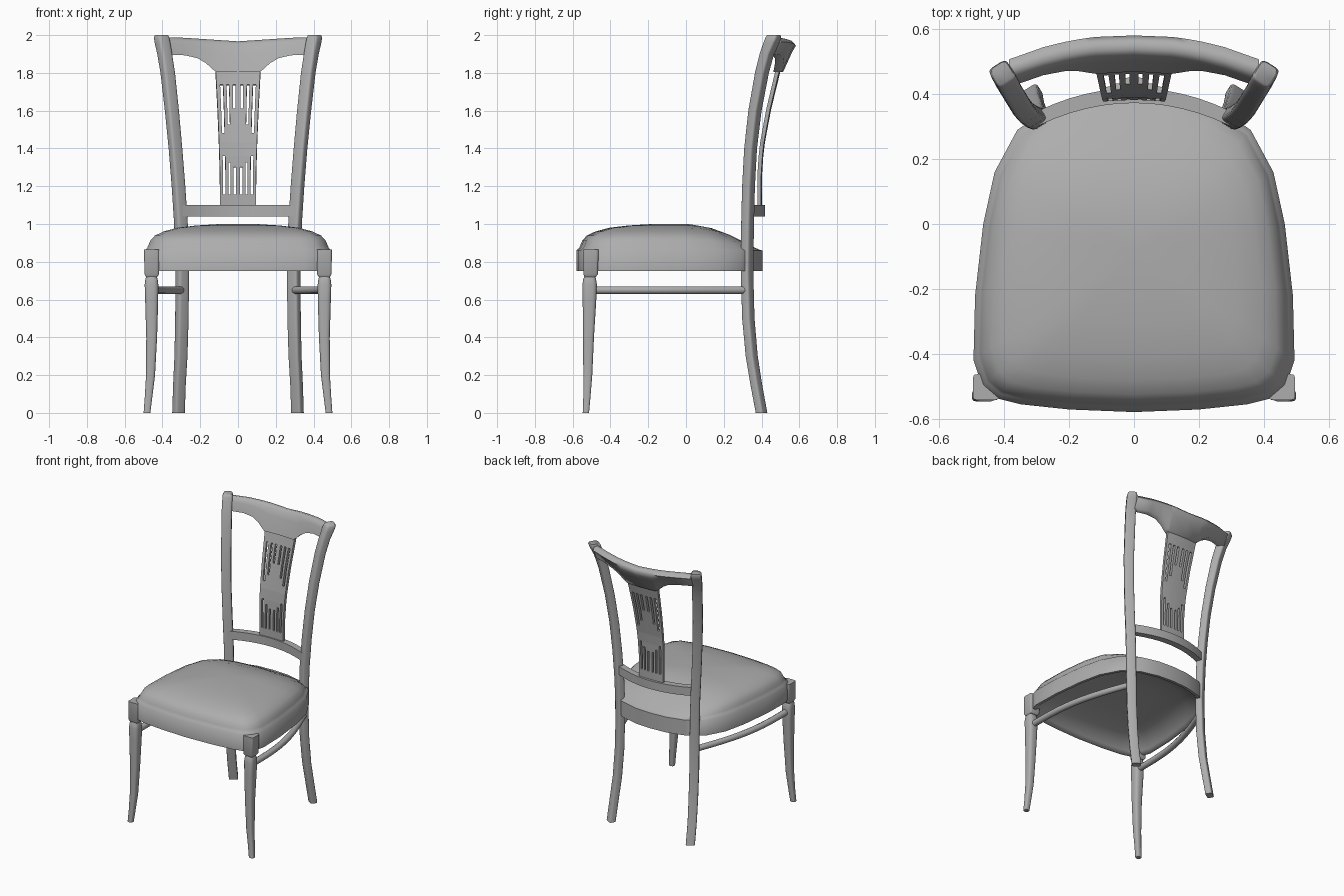
import bpy, bmesh, math

if "Cube" in bpy.data.objects:
    bpy.data.objects.remove(bpy.data.objects["Cube"])

grey = bpy.data.materials.new("dark_grey")
grey.diffuse_color = (.42, .42, .42, 1)
grey.use_nodes = True
grey.node_tree.nodes["Principled BSDF"].inputs["Base Color"].default_value = grey.diffuse_color


def finish(name, bm, mirror=False, angle=40):
    bmesh.ops.recalc_face_normals(bm, faces=bm.faces)
    me = bpy.data.meshes.new(name)
    bm.to_mesh(me)
    bm.free()
    if angle:
        me.shade_smooth()
        me.set_sharp_from_angle(angle=math.radians(angle))
    me.materials.append(grey)
    ob = bpy.data.objects.new(name, me)
    bpy.context.collection.objects.link(ob)
    if mirror:
        ob.modifiers.new("mirror", 'MIRROR')
    return ob


def loft(name, rings, mirror=False, angle=40):
    """Skin a list of equal-length point rings and cap both ends."""
    bm = bmesh.new()
    vs = [[bm.verts.new(p) for p in r] for r in rings]
    n = len(rings[0])
    for a, b in zip(vs, vs[1:]):
        for i in range(n):
            j = (i + 1) % n
            bm.faces.new((a[i], a[j], b[j], b[i]))
    bm.faces.new(vs[0])
    bm.faces.new(vs[-1])
    return finish(name, bm, mirror, angle)


def section(w, d, rot=0.0, n=16, power=0.5):
    """Rounded-square (power < 1) or elliptical (power = 1) cross-section."""
    out = []
    for i in range(n):
        t = 2 * math.pi * (i + 0.5) / n
        c, s = math.cos(t), math.sin(t)
        x = math.copysign(abs(c) ** power, c) * w / 2
        y = math.copysign(abs(s) ** power, s) * d / 2
        out.append((x * math.cos(rot) - y * math.sin(rot),
                    x * math.sin(rot) + y * math.cos(rot)))
    return out


def upright(name, stations, rot=0.0, power=0.5, angle=40):
    """Mirrored pair of legs from (z, x, y, width, depth) stations."""
    loft(name, [[(x + a, y + b, z) for a, b in section(w, d, rot, power=power)]
                for z, x, y, w, d in stations], mirror=True, angle=angle)


# seat plan outline
half = [(0, -.58), (.2, -.572), (.35, -.556), (.425, -.537), (.468, -.5), (.495, -.42),
        (.49, -.22), (.465, 0), (.43, .16), (.36, .29), (.25, .365), (.12, .398), (0, .405)]
outline = half + [(-x, y) for x, y in half[-2:0:-1]]
CY = -.085


def plan(s, z):
    return [(x * s, CY + (y - CY) * s, z) for x, y in outline]


# seat: hollowed underside, apron band, then a cushion dome that falls away to the back
rings = []
for s, z in [(.02, .845), (.4, .842), (.7, .825), (.85, .8), (.93, .765), (.96, .75), (1, .75),
             (1, .86), (.97, .874), (.955, .892), (.935, .915), (.89, .938), (.8, .96),
             (.65, .98), (.45, .992), (.22, .999), (.02, 1.0)]:
    ring = []
    for x, y, h in plan(s, z):
        if h > .86:
            t = max(0, y) / .37
            h = .86 + (h - .86) * (1 - .8 * min(1, t * t))
        ring.append((x, y, h))
    rings.append(ring)
loft("seat", rings, angle=62)

# front legs: square head block, neck, sabre taper
upright("front_leg_block", [(.72, .457, -.507, .06, .06), (.735, .457, -.505, .078, .078),
                            (.864, .457, -.503, .08, .08)], power=.25)
upright("front_leg", [(0, .482, -.53, .036, .034), (.08, .474, -.525, .04, .038),
                      (.2, .463, -.52, .048, .048), (.4, .457, -.516, .058, .058),
                      (.6, .457, -.511, .07, .073), (.68, .458, -.51, .073, .077),
                      (.71, .458, -.51, .065, .068), (.73, .458, -.51, .05, .05)], power=.6)

# back legs run on upward as back posts
upright("back_post", [(0, .315, .40, .06, .046), (.15, .31, .372, .06, .047),
                      (.3, .302, .348, .062, .048), (.5, .297, .33, .064, .049),
                      (.75, .295, .323, .064, .05), (1.0, .302, .326, .064, .052),
                      (1.2, .315, .331, .064, .052), (1.4, .331, .342, .064, .052),
                      (1.6, .35, .365, .066, .054), (1.8, .372, .402, .067, .058),
                      (1.9, .388, .428, .067, .062), (1.96, .4, .452, .068, .07),
                      (1.988, .405, .462, .066, .07), (2.0, .405, .465, .055, .06)],
        rot=math.radians(-32), power=.4, angle=60)

# side stretchers, bowed outward between front and back legs
stretch = []
for i in range(13):
    t = i / 12
    x = .455 - .155 * t + .052 * math.sin(math.pi * t)
    y = -.5 + .82 * t
    stretch.append([(x + a, y, .65 + b) for a, b in section(.044, .042, n=12, power=1)])
loft("side_stretcher", stretch, mirror=True, angle=60)

# curved lower back rail
rail = []
for i in range(13):
    x = -.295 + .59 * i / 12
    y = .396 - .8 * x * x
    rail.append([(x, y - .023, 1.04), (x, y + .023, 1.04), (x, y + .023, 1.10), (x, y - .023, 1.10)])
loft("lower_back_rail", rail)

# crest rail: leans back, bowed, with a drop in the middle for the splat
under = [(0, 1.805), (.115, 1.805), (.135, 1.82), (.17, 1.852), (.215, 1.878), (.28, 1.893), (.385, 1.898)]
stations = [(-x, z) for x, z in under[:0:-1]] + under
crest = []
for x, zb in stations:
    zt = 1.967 + .022 * min(1, abs(x) / .33)
    bow = .55 * x * x

    def mid(z):
        return .494 + .36 * (z - 1.81) - bow
    zm = zb * .35 + zt * .65
    crest.append([(x, mid(zb) - .022, zb), (x, mid(zb) + .022, zb),
                  (x, mid(zm) + .032, zm), (x, mid(zt) + .031, zt - .024),
                  (x, mid(zt) + .014, zt - .006), (x, mid(zt) - .012, zt),
                  (x, mid(zt) - .03, zt - .015), (x, mid(zm) - .028, zm)])
loft("crest_rail", crest, angle=75)

# pierced splat: grid sheet with slot cells left out, then thickened
path = [(1.09, .392, .095), (1.25, .392, .096), (1.4, .402, .1), (1.6, .439, .108), (1.83, .495, .12)]


def splat_at(z):
    for (z0, y0, w0), (z1, y1, w1) in zip(path, path[1:]):
        if z <= z1:
            t = (z - z0) / (z1 - z0)
            return y0 + (y1 - y0) * t, w0 + (w1 - w0) * t
    return path[-1][1:]


pos = [.12, .24, .41, .53, .69, .83, 1]
cols = [-u for u in pos[::-1]] + pos
rows = [1.09, 1.155, 1.25, 1.3, 1.325, 1.36, 1.43, 1.48, 1.525, 1.61, 1.67, 1.735, 1.83]
# each slot's inner column edge: (top of lower slot, bottom of upper slot)
slots = {.12: (1.3, 1.61), .41: (1.325, 1.525), .69: (1.36, 1.48)}
bm = bmesh.new()
grid = []
for z in rows:
    y, w = splat_at(z)
    grid.append([bm.verts.new((u * w, y - .5 * (u * w) ** 2, z)) for u in cols])
for r in range(len(rows) - 1):
    for c in range(len(cols) - 1):
        key = min(abs(cols[c]), abs(cols[c + 1]))
        if cols[c] * cols[c + 1] > 0 and key in slots:
            low, high = slots[key]
            if 1.155 <= rows[r] < low or high <= rows[r] < 1.735:
                continue
        bm.faces.new((grid[r][c], grid[r][c + 1], grid[r + 1][c + 1], grid[r + 1][c]))
splat = finish("back_splat", bm, angle=0)
sol = splat.modifiers.new("thickness", 'SOLIDIFY')
sol.thickness = .02
sol.offset = 0
